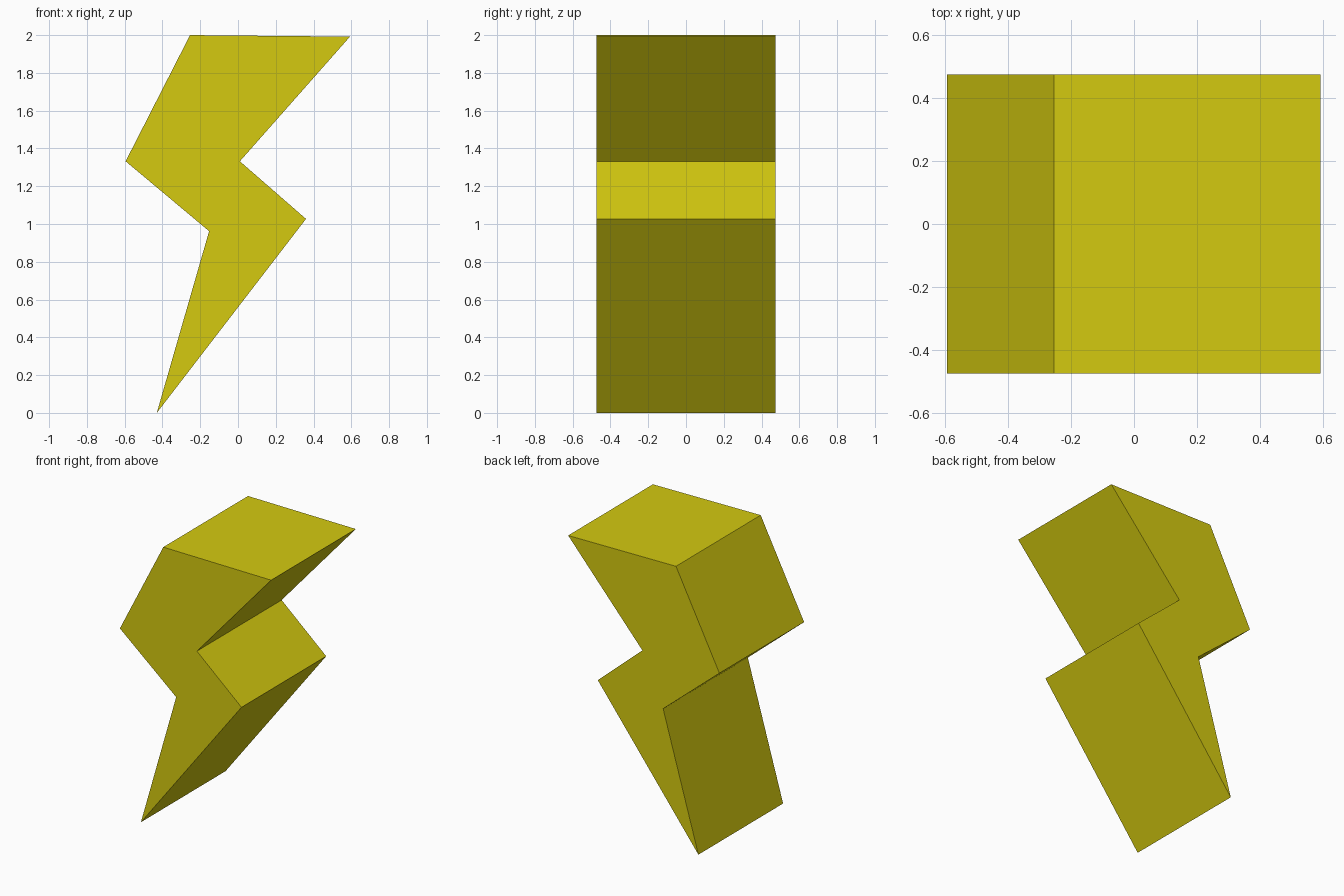
import bpy, bmesh

if "Cube" in bpy.data.objects:
    bpy.data.objects.remove(bpy.data.objects["Cube"])

# Flat yellow
yellow = bpy.data.materials.new("yellow")
yellow.diffuse_color = (0.66, 0.59, 0.005, 1)
yellow.use_nodes = True
yellow.node_tree.nodes["Principled BSDF"].inputs["Base Color"].default_value = yellow.diffuse_color

# Lightning bolt outline in x, z
outline = [(-0.43, 0.0), (0.36, 1.027), (0.01, 1.332), (0.593, 1.992),
           (-0.254, 2.0), (-0.595, 1.332), (-0.153, 0.962)]
half_depth = 0.475

# Extrude the outline from front to back
bm = bmesh.new()
face = bm.faces.new([bm.verts.new((x, -half_depth, z)) for x, z in outline])
result = bmesh.ops.extrude_face_region(bm, geom=[face])
moved = [v for v in result["geom"] if isinstance(v, bmesh.types.BMVert)]
bmesh.ops.translate(bm, verts=moved, vec=(0, 2 * half_depth, 0))
bmesh.ops.recalc_face_normals(bm, faces=bm.faces)

mesh = bpy.data.meshes.new("lightning_bolt")
bm.to_mesh(mesh)
bm.free()
mesh.materials.append(yellow)
bolt = bpy.data.objects.new("lightning_bolt", mesh)
bpy.context.collection.objects.link(bolt)
